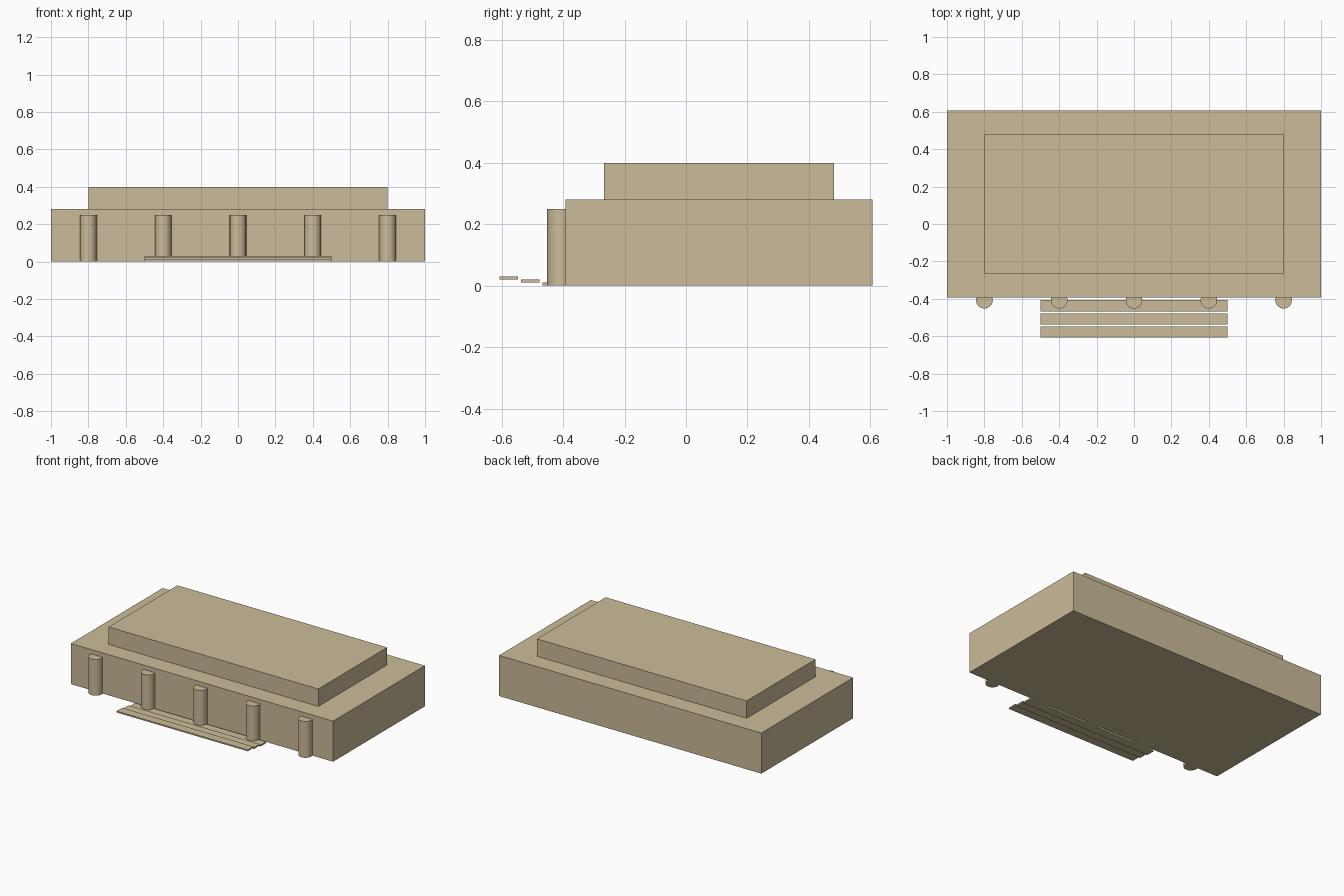
import bpy

if "Cube" in bpy.data.objects:
    bpy.data.objects.remove(bpy.data.objects["Cube"])


def box(name, x0, x1, y0, y1, z0, z1):
    bpy.ops.mesh.primitive_cube_add(size=1, location=((x0 + x1) / 2, (y0 + y1) / 2, (z0 + z1) / 2))
    ob = bpy.context.object
    ob.name = name
    ob.scale = (x1 - x0, y1 - y0, z1 - z0)
    bpy.ops.object.transform_apply(location=False, rotation=False, scale=True)
    ob.data.materials.append(stone)
    return ob


stone = bpy.data.materials.new("stone")
stone.diffuse_color = (0.60, 0.50, 0.32, 1)
stone.use_nodes = True
stone.node_tree.nodes["Principled BSDF"].inputs["Base Color"].default_value = stone.diffuse_color

# Main hall and stepped-back upper storey
box("main_hall", -1, 1, -0.3925, 0.6075, 0, 0.28)
box("upper_storey", -0.8, 0.8, -0.2675, 0.4825, 0.28, 0.40)

# Row of columns half sunk into the front wall
for i in range(5):
    bpy.ops.mesh.primitive_cylinder_add(vertices=16, radius=0.045, depth=0.25,
                                        location=(-0.8 + 0.4 * i, -0.4075, 0.125))
    col = bpy.context.object
    col.name = f"column_{i + 1}"
    col.data.materials.append(stone)
    bpy.ops.object.shade_smooth_by_angle()

# Three thin entrance slabs, rising away from the wall
for i in range(3):
    y = -0.4075 - 0.07 * i
    box(f"entrance_step_{i + 1}", -0.5, 0.5, y - 0.06, y, 0.01 * i, 0.01 * (i + 1))
